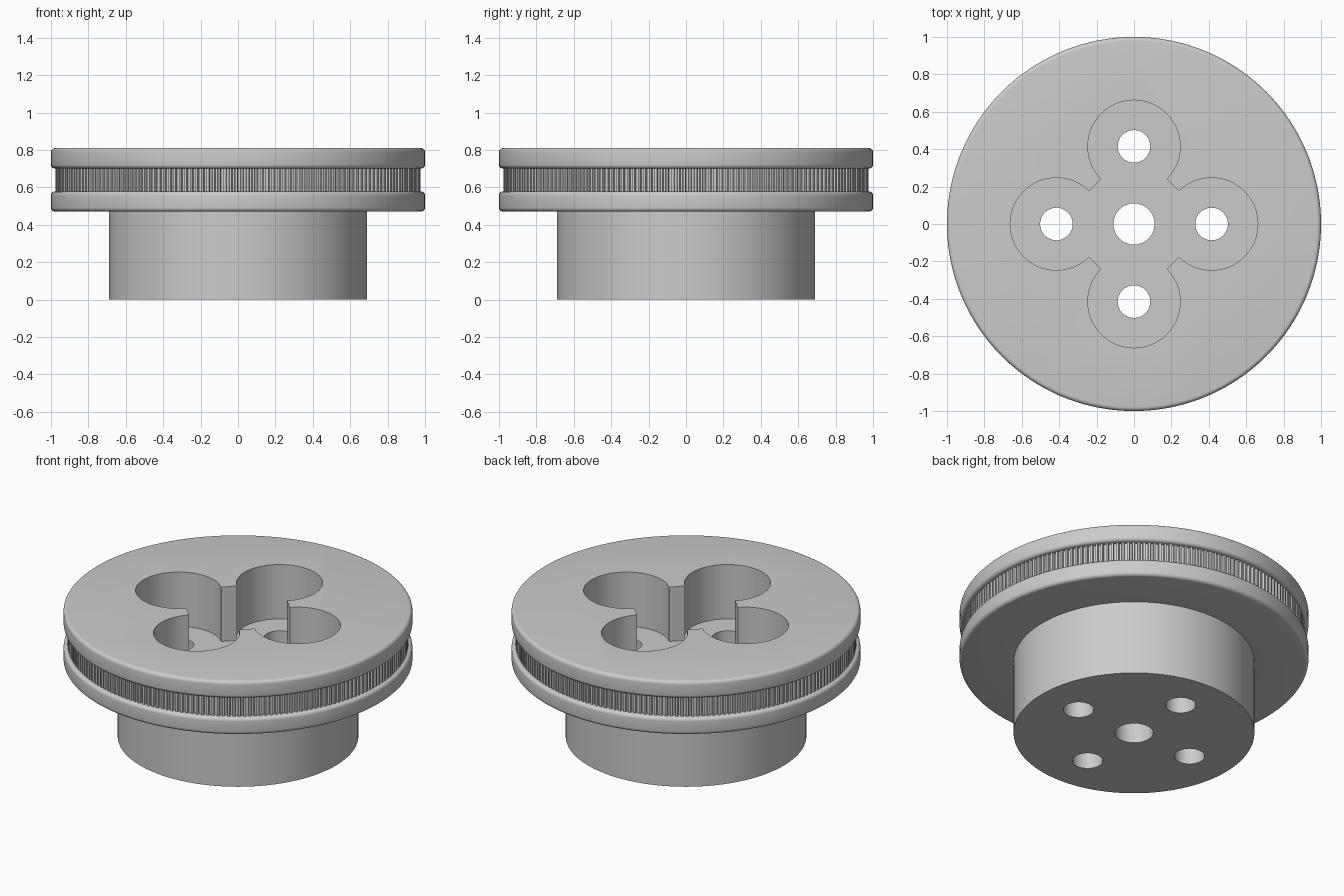
import bpy, bmesh
from math import sin, cos, pi, radians

if "Cube" in bpy.data.objects:
    bpy.data.objects.remove(bpy.data.objects["Cube"])

SEGMENTS = 160
TEETH = 200
LOBE_DIST, LOBE_RADIUS = 0.415, 0.247
FLOOR_Z = 0.466

grey = bpy.data.materials.new("plain grey")
grey.use_nodes = True
grey.diffuse_color = (0.6, 0.6, 0.6, 1)
grey.node_tree.nodes["Principled BSDF"].inputs["Base Color"].default_value = (0.6, 0.6, 0.6, 1)


def make_object(name, bm):
    bmesh.ops.recalc_face_normals(bm, faces=bm.faces)
    mesh = bpy.data.meshes.new(name)
    bm.to_mesh(mesh)
    bm.free()
    mesh.materials.append(grey)
    obj = bpy.data.objects.new(name, mesh)
    bpy.context.collection.objects.link(obj)
    return obj


def circle(cx, cy, radius, count=64):
    return [(cx + radius * cos(2 * pi * i / count), cy + radius * sin(2 * pi * i / count))
            for i in range(count)]


def add_prism(bm, outline, z0, z1, caps=True):
    low = [bm.verts.new((x, y, z0)) for x, y in outline]
    high = [bm.verts.new((x, y, z1)) for x, y in outline]
    for i in range(len(outline)):
        j = (i + 1) % len(outline)
        bm.faces.new((low[i], low[j], high[j], high[i]))
    if caps:
        bm.faces.new(low[::-1])
        bm.faces.new(high)


def lathe(name, profile):
    bm = bmesh.new()
    rings = [[bm.verts.new((x, y, z)) for x, y in circle(0, 0, r, SEGMENTS)] for r, z in profile]
    for a, b in zip(rings, rings[1:]):
        for i in range(SEGMENTS):
            j = (i + 1) % SEGMENTS
            bm.faces.new((a[i], a[j], b[j], b[i]))
    bm.faces.new(rings[0][::-1])
    bm.faces.new(rings[-1])
    return make_object(name, bm)


def rounded_rim(z0, z1, radius=1.0, r=0.022, steps=5):
    """Outer edge of a flange with both corners rounded, from bottom to top."""
    points = []
    for z, start in ((z0 + r, -90), (z1 - r, 0)):
        for k in range(steps + 1):
            a = radians(start + 90 * k / steps)
            points.append((radius - r + r * cos(a), z + r * sin(a)))
    return points


# Hub with two flanges and a belt groove between them
profile = [(0.69, 0), (0.69, 0.47)]
profile += rounded_rim(0.47, 0.578)
profile += [(0.95, 0.578), (0.95, 0.7)]
profile += rounded_rim(0.7, 0.81)
body = lathe("pulley_body", profile)

# Four-lobed pocket joined by a diamond-shaped middle
pocket_outline = []
for lobe in range(4):
    heading = lobe * pi / 2
    for k in range(49):
        a = heading + radians(-135 + 270 * k / 48)
        pocket_outline.append((LOBE_DIST * cos(heading) + LOBE_RADIUS * cos(a),
                               LOBE_DIST * sin(heading) + LOBE_RADIUS * sin(a)))
bm = bmesh.new()
add_prism(bm, pocket_outline, FLOOR_Z, 1)
pocket = make_object("pocket_cutter", bm)

# Axle bore and four bolt holes
bm = bmesh.new()
add_prism(bm, circle(0, 0, 0.11), -0.1, 0.6)
for lobe in range(4):
    a = lobe * pi / 2
    add_prism(bm, circle(LOBE_DIST * cos(a), LOBE_DIST * sin(a), 0.087), -0.1, 0.6)
holes = make_object("hole_cutter", bm)

bpy.context.view_layer.objects.active = body
for cutter in (pocket, holes):
    mod = body.modifiers.new(cutter.name, "BOOLEAN")
    mod.operation = "DIFFERENCE"
    mod.solver = "EXACT"
    mod.object = cutter
    bpy.ops.object.modifier_apply(modifier=mod.name)
    bpy.data.objects.remove(cutter)

bpy.ops.object.select_all(action="DESELECT")
body.select_set(True)
bpy.ops.object.shade_smooth_by_angle(angle=radians(30))

# Toothed belt track, tucked between the flanges
tooth_outline = []
for t in range(TEETH):
    for offset, r in ((0, 0.96), (0.4, 0.96), (0.5, 0.976), (0.9, 0.976)):
        a = 2 * pi * (t + offset) / TEETH
        tooth_outline.append((r * cos(a), r * sin(a)))
bm = bmesh.new()
add_prism(bm, tooth_outline, 0.576, 0.702, caps=False)
make_object("toothed_track", bm)
